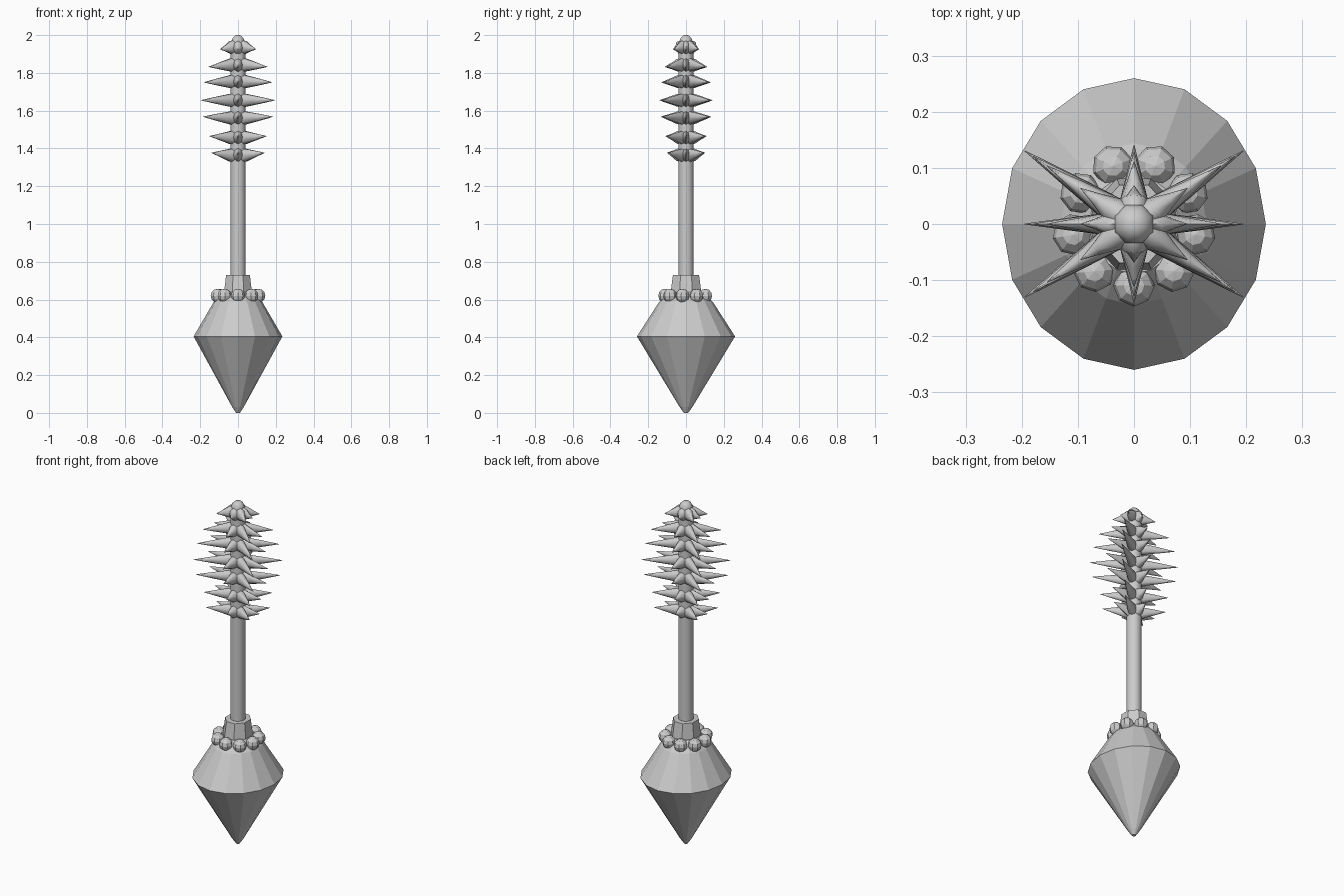
import bpy, bmesh, math
from mathutils import Vector, Matrix

if "Cube" in bpy.data.objects:
    bpy.data.objects.remove(bpy.data.objects["Cube"])


def make_object(name, bm, smooth=None):
    bmesh.ops.recalc_face_normals(bm, faces=bm.faces)
    mesh = bpy.data.meshes.new(name)
    bm.to_mesh(mesh)
    bm.free()
    ob = bpy.data.objects.new(name, mesh)
    bpy.context.collection.objects.link(ob)
    if smooth:
        bpy.ops.object.select_all(action='DESELECT')
        ob.select_set(True)
        bpy.context.view_layer.objects.active = ob
        bpy.ops.object.shade_smooth_by_angle(angle=math.radians(smooth))
    return ob


def add_lathe(bm, profile, sides, sx=1.0, sy=1.0, phase=0.0, mat=Matrix()):
    """Stack elliptical rings of (radius, height) and cap both ends."""
    rings = []
    for r, z in profile:
        ring = []
        for i in range(sides):
            a = 2 * math.pi * i / sides + phase
            p = Vector((r * sx * math.cos(a), r * sy * math.sin(a), z))
            ring.append(bm.verts.new(mat @ p))
        rings.append(ring)
    for low, high in zip(rings, rings[1:]):
        for i in range(sides):
            j = (i + 1) % sides
            bm.faces.new((low[i], low[j], high[j], high[i]))
    bm.faces.new(rings[0][::-1])
    bm.faces.new(rings[-1])


def lathe(name, profile, sides, sx=1.0, sy=1.0, phase=0.0, smooth=None):
    bm = bmesh.new()
    add_lathe(bm, profile, sides, sx, sy, phase)
    return make_object(name, bm, smooth)


# faceted pointed body, slightly deeper than wide
lathe("body", [(0.01, 0.0), (0.03, 0.03), (0.235, 0.405), (0.13, 0.585), (0.08, 0.64)],
      16, sy=1.106)

# tapered collar on top of the body
lathe("collar", [(0.085, 0.6), (0.068, 0.73)], 8, sy=1.1, phase=math.pi / 8)

# round shaft
lathe("shaft", [(0.04, 0.6), (0.04, 1.95)], 16, smooth=40)

# rounded cap at the tip
lathe("tip_cap", [(0.036, 1.94), (0.037, 1.968), (0.031, 1.985), (0.018, 1.997), (0.006, 2.0)],
      8, phase=math.pi / 8, smooth=50)

# ring of nine beads
bm = bmesh.new()
for i in range(9):
    a = math.radians(-90 + 40 * i)
    place = Matrix.Translation((0.11 * math.cos(a), 0.11 * math.sin(a), 0.62))
    bmesh.ops.create_uvsphere(bm, u_segments=8, v_segments=6, radius=0.037,
                              matrix=place @ Matrix.Rotation(a, 4, 'Z'))
make_object("beads", bm)

# spike rings: (root height, tip height, reach along x)
ring_data = [(1.94, 1.925, 0.095), (1.845, 1.832, 0.155), (1.755, 1.75, 0.18),
             (1.655, 1.655, 0.195), (1.56, 1.568, 0.185), (1.455, 1.465, 0.15),
             (1.36, 1.377, 0.14)]
for n, (z_root, z_tip, reach) in enumerate(ring_data, 1):
    bm = bmesh.new()
    for i in range(8):
        a = math.pi * i / 4
        kx = round(math.cos(a) * 1.2)
        ky = round(math.sin(a) * 1.2)
        tip = Vector((kx * reach, ky * reach * (0.72 if kx == 0 else 0.67), z_tip))
        root = Vector((0, 0, z_root))
        axis = tip - root
        length = axis.length
        side = Vector((0, 0, 1)).cross(axis).normalized()
        up = axis.normalized().cross(side)
        frame = Matrix((side, up, axis.normalized())).transposed().to_4x4()
        frame.translation = root
        # slim towards the x axis, broader elsewhere
        width = 0.6 if ky == 0 else 0.72
        add_lathe(bm, [(0.036, 0.025), (0.034, 0.045), (0.018, 0.03 + 0.55 * (length - 0.03)),
                       (0.001, length)], 8, sx=width, mat=frame)
    make_object(f"spike_ring_{n}", bm, smooth=60)
